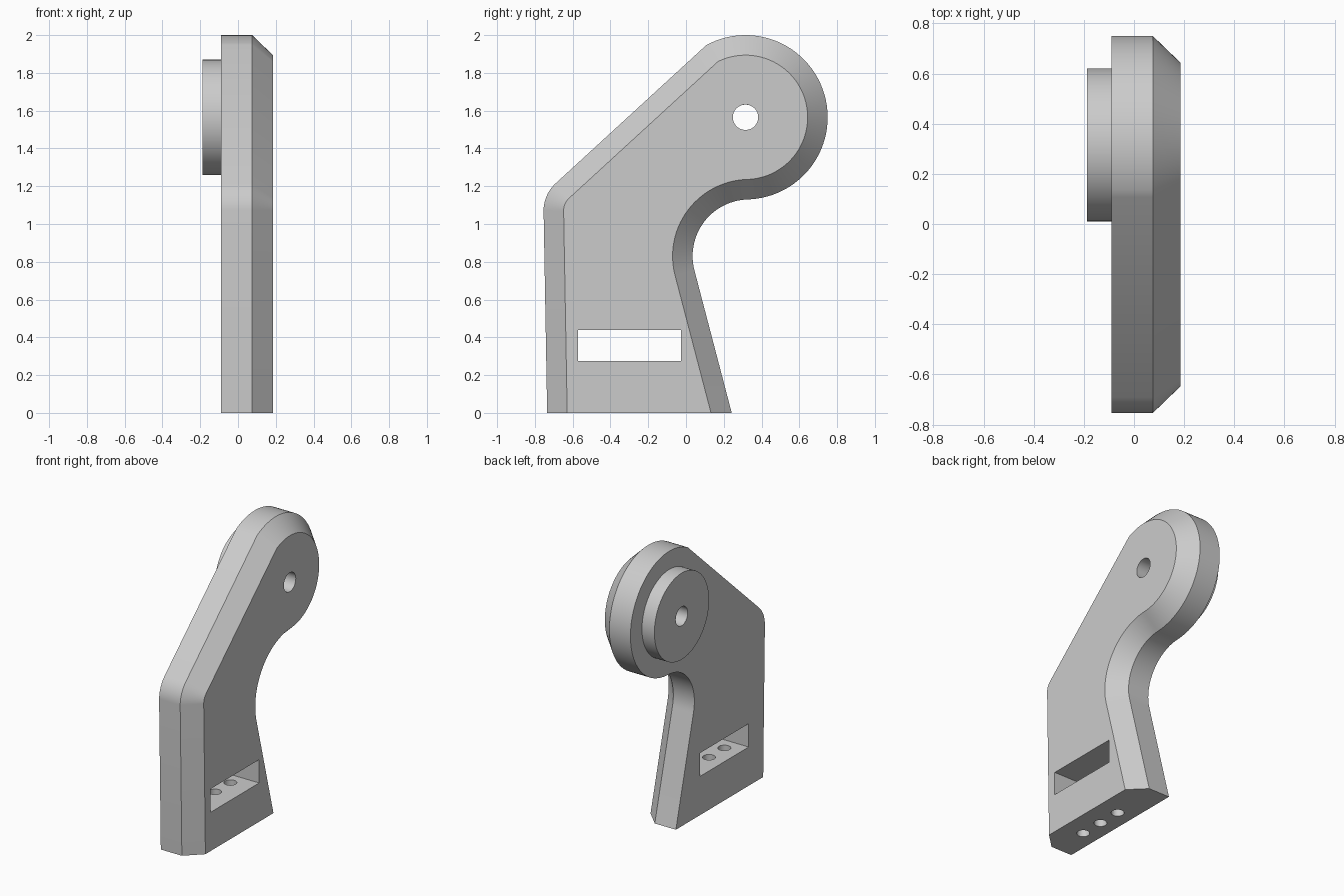
import bpy, bmesh
from math import sin, cos, radians, pi
from mathutils import Vector, Matrix

if "Cube" in bpy.data.objects:
    bpy.data.objects.remove(bpy.data.objects["Cube"])

grey = bpy.data.materials.new("plain_grey")
grey.use_nodes = True
COLOR = (0.6, 0.6, 0.6, 1)
grey.diffuse_color = COLOR
grey.node_tree.nodes["Principled BSDF"].inputs["Base Color"].default_value = COLOR

BACK, SHOULDER, FACE, DISC = -0.09, 0.075, 0.185, -0.187
BEVEL = 0.106
PIVOT = Vector((0.315, 1.565))


def make(name, bm):
    bmesh.ops.recalc_face_normals(bm, faces=bm.faces)
    mesh = bpy.data.meshes.new(name)
    bm.to_mesh(mesh)
    bm.free()
    mesh.materials.append(grey)
    obj = bpy.data.objects.new(name, mesh)
    bpy.context.collection.objects.link(obj)
    return obj


def cylinder(name, center, radius, depth, axis, segments=48):
    bm = bmesh.new()
    turn = Matrix.Rotation(pi / 2, 4, 'Y') if axis == 'X' else Matrix()
    bmesh.ops.create_cone(bm, cap_ends=True, segments=segments, radius1=radius,
                          radius2=radius, depth=depth,
                          matrix=Matrix.Translation(center) @ turn)
    return make(name, bm)


def box(name, center, size):
    bm = bmesh.new()
    bmesh.ops.create_cube(bm, size=1, matrix=Matrix.Translation(center) @ Matrix.Diagonal((*size, 1)))
    return make(name, bm)


def arc(cy, cz, radius, start, end, steps):
    angles = [radians(start + (end - start) * i / steps) for i in range(steps + 1)]
    return [Vector((cy + radius * cos(a), cz + radius * sin(a))) for a in angles]


def inset(points, distance):
    """Offset a counter-clockwise outline inward, leaving the first edge in place."""
    lines = []
    for i, p in enumerate(points):
        d = (points[(i + 1) % len(points)] - p).normalized()
        lines.append((p + Vector((-d.y, d.x)) * (distance if i else 0), d))
    result = []
    for i, (p, d) in enumerate(lines):
        q, e = lines[i - 1]
        result.append(q + e * ((p - q).cross(d) / e.cross(d)))
    return result


def cut(obj, cutters):
    for c in cutters:
        c.hide_render = True
        mod = obj.modifiers.new("cut", 'BOOLEAN')
        mod.operation, mod.solver, mod.object = 'DIFFERENCE', 'EXACT', c
        bpy.context.view_layer.objects.active = obj
        bpy.ops.object.modifier_apply(modifier=mod.name)


# Side outline: foot, concave neck, round head, sloped back, rounded corner
outline = [Vector((-0.735, 0)), Vector((0.242, 0))]
outline += arc(0.335, 0.83, 0.30, 194.7, 91.5, 28)
outline += arc(PIVOT.x, PIVOT.y, 0.435, -86, 118.4, 52)
outline += arc(-0.557, 1.07, 0.197, 133, 179, 10)

# Arm plate with one chamfered side
bm = bmesh.new()
sections = ((BACK, outline), (SHOULDER, outline), (FACE, inset(outline, BEVEL)))
rings = [[bm.verts.new((x, p.x, p.y)) for p in pts] for x, pts in sections]
for a, b in zip(rings, rings[1:]):
    for i in range(len(a)):
        j = (i + 1) % len(a)
        bm.faces.new((a[i], a[j], b[j], b[i]))
bm.faces.new(rings[0])
bm.faces.new(rings[-1])
arm = make("arm_plate", bm)

# Round boss on the flat side
boss = cylinder("pivot_boss", ((DISC + BACK) / 2, *PIVOT), 0.306, BACK - DISC, 'X', 80)

# Pivot hole, nut slot and three bolt holes in the foot
pivot_cut = cylinder("pivot_hole_cutter", (0, *PIVOT), 0.067, 1, 'X')
slot_cut = box("slot_cutter", (0, -0.30, 0.357), (1, 0.545, 0.165))
bolt_cuts = [cylinder("bolt_hole_cutter", (0.03, -0.30 + 0.172 * i, 0.1), 0.042, 0.4, 'Z', 32)
             for i in (-1, 0, 1)]
cut(arm, [pivot_cut, slot_cut] + bolt_cuts)
cut(boss, [pivot_cut])
for helper in [pivot_cut, slot_cut] + bolt_cuts:
    bpy.data.objects.remove(helper)

# Smooth curved walls, crisp edges
for obj in (arm, boss):
    bpy.ops.object.select_all(action='DESELECT')
    obj.select_set(True)
    bpy.context.view_layer.objects.active = obj
    bpy.ops.object.shade_smooth_by_angle(angle=radians(25))
